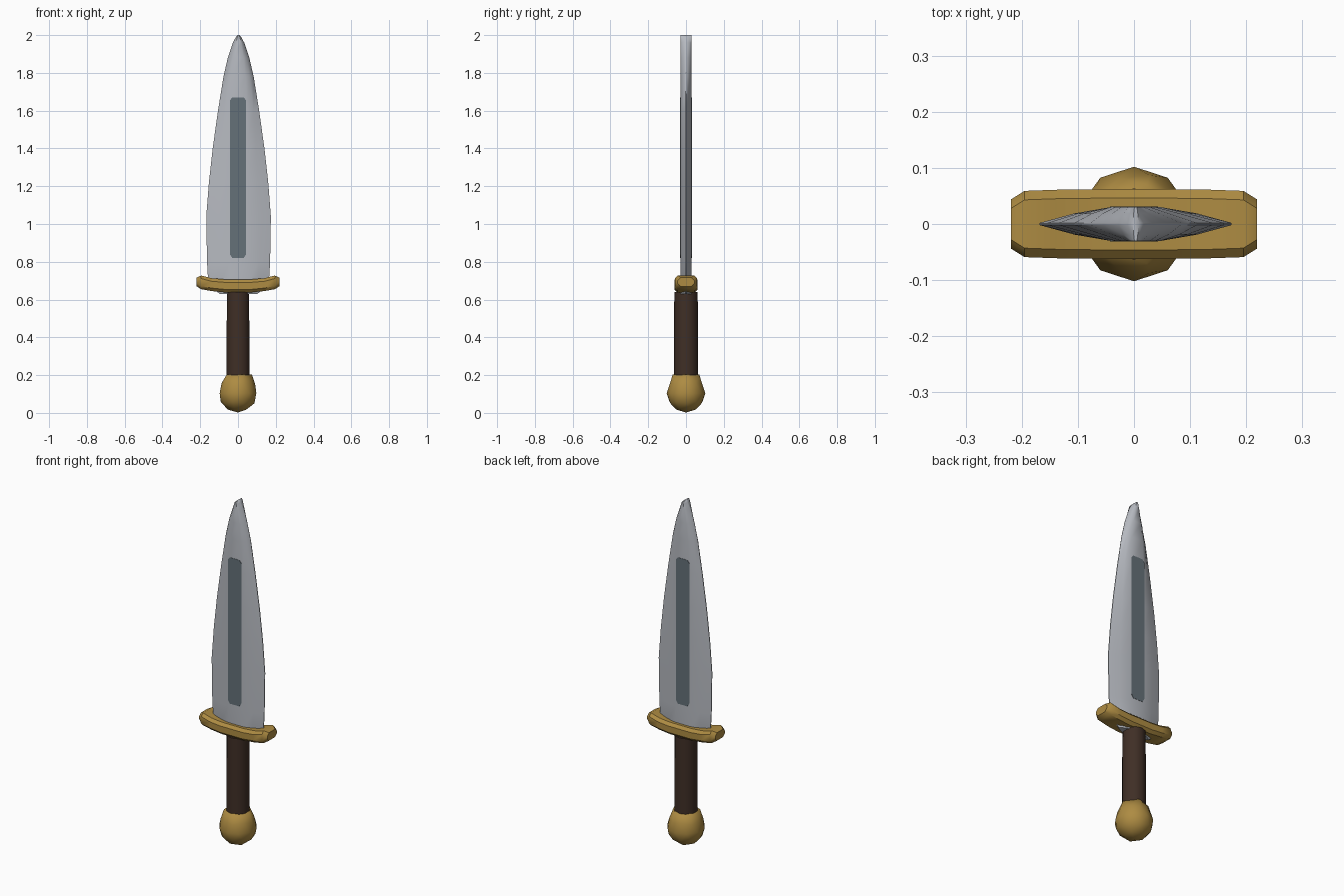
import bpy
import bmesh
import math
from mathutils import Matrix, Vector

cube = bpy.data.objects.get("Cube")
if cube:
    bpy.data.objects.remove(cube)


def material(name, rgb):
    m = bpy.data.materials.new(name)
    m.use_nodes = True
    m.diffuse_color = (*rgb, 1)
    m.node_tree.nodes["Principled BSDF"].inputs["Base Color"].default_value = (*rgb, 1)
    return m


steel = material("steel", (0.47, 0.49, 0.53))
dark_steel = material("dark_steel", (0.13, 0.165, 0.19))
gold = material("gold", (0.42, 0.26, 0.055))
leather = material("brown_leather", (0.05, 0.028, 0.019))


def finish(name, bm, mat, angle):
    bmesh.ops.recalc_face_normals(bm, faces=bm.faces)
    mesh = bpy.data.meshes.new(name)
    bm.to_mesh(mesh)
    bm.free()
    mesh.materials.append(mat)
    obj = bpy.data.objects.new(name, mesh)
    bpy.context.collection.objects.link(obj)
    bpy.ops.object.select_all(action="DESELECT")
    obj.select_set(True)
    bpy.context.view_layer.objects.active = obj
    bpy.ops.object.shade_smooth_by_angle(angle=math.radians(angle))
    return obj


def loft(name, rings, mat, angle):
    """Skin a list of equal-length point rings and cap both ends."""
    bm = bmesh.new()
    loops = [[bm.verts.new(p) for p in ring] for ring in rings]
    for a, b in zip(loops, loops[1:]):
        for i in range(len(a)):
            j = (i + 1) % len(a)
            bm.faces.new((a[i], a[j], b[j], b[i]))
    bm.faces.new(loops[0])
    bm.faces.new(loops[-1])
    return finish(name, bm, mat, angle)


# Blade: flattened lens section, full thickness right up to the tip
def blade_ring(z, w):
    flat = min(0.045, w * 0.45)
    mid = (flat + w) / 2 + 0.005 * w
    half = [(w, 0.002), (mid, 0.019), (flat, 0.03)]
    top = half + [(-x, y) for x, y in reversed(half)]
    return [(x + 0.003, y, z) for x, y in top + [(-x, -y) for x, y in top]]


blade_outline = [(0.63, 0.10), (0.68, 0.16), (0.8, 0.167), (1.04, 0.171), (1.22, 0.157),
                 (1.4, 0.137), (1.6, 0.109), (1.78, 0.08), (1.88, 0.057),
                 (1.96, 0.03), (1.99, 0.014), (2.0, 0.005)]
loft("blade", [blade_ring(z, w) for z, w in blade_outline], steel, 50)

# Dark inlaid strip with clipped corners on each face of the blade
panel = [(-0.043, 0.84), (-0.03, 0.82), (0.03, 0.82), (0.043, 0.84),
         (0.043, 1.655), (0.03, 1.67), (-0.03, 1.67), (-0.043, 1.655)]
for side, s in (("front", -1), ("back", 1)):
    loft(side + "_blade_inlay",
         [[(x, s * y, z) for x, z in panel] for y in (0.027, 0.0315)], dark_steel, 30)


# Crossguard: chamfered bar, swept along x with lifted ends
def guard_ring(x, depth, low, high):
    c = 0.016
    d = depth
    return [(x, -d, low + c), (x, -d, high - c), (x, c - d, high), (x, d - c, high),
            (x, d, high - c), (x, d, low + c), (x, d - c, low), (x, c - d, low)]


guard_half = [(0.07, 0.062, 0.638, 0.707), (0.14, 0.061, 0.645, 0.713),
              (0.195, 0.059, 0.655, 0.727), (0.219, 0.044, 0.67, 0.716)]
guard = [(-x, *rest) for x, *rest in reversed(guard_half)] + guard_half
loft("crossguard", [guard_ring(*g) for g in guard], gold, 40)

# Grip: straight ten-sided handle
grip = bmesh.new()
bmesh.ops.create_cone(grip, cap_ends=True, segments=10, radius1=0.064, radius2=0.062,
                      depth=0.48, matrix=Matrix.Translation((0, 0, 0.4)))
finish("grip", grip, leather, 50)

# Pommel: faceted ball, with a scalloped collar where it holds the grip
pommel = bmesh.new()
bmesh.ops.create_icosphere(pommel, subdivisions=2, radius=0.102,
                           matrix=Matrix.Translation((0, 0, 0.104)))
for v in pommel.verts:
    r = Vector((v.co.x, v.co.y)).length
    if v.co.z > 0.17 and r > 0.04:
        v.co.x *= 0.074 / r if r < 0.074 else 1
        v.co.y *= 0.074 / r if r < 0.074 else 1
        v.co.z += 0.012
finish("pommel", pommel, gold, 60)
